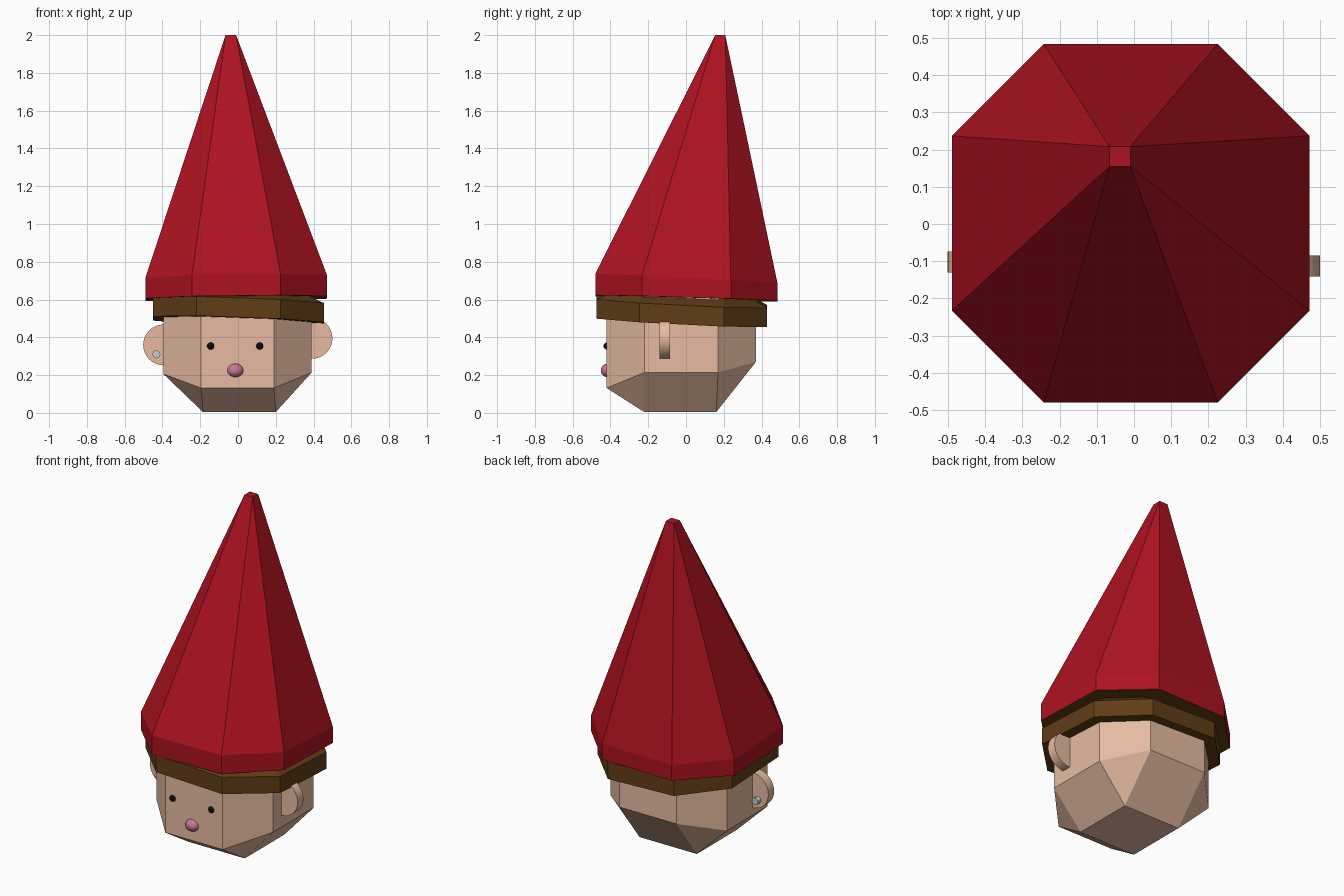
import bpy, bmesh
from mathutils import Matrix
from math import pi

if "Cube" in bpy.data.objects:
    bpy.data.objects.remove(bpy.data.objects["Cube"])


def material(name, rgb):
    m = bpy.data.materials.new(name)
    m.diffuse_color = (*rgb, 1)
    m.use_nodes = True
    m.node_tree.nodes["Principled BSDF"].inputs["Base Color"].default_value = m.diffuse_color
    return m


skin = material("skin", (0.80, 0.50, 0.36))
red = material("red_felt", (0.42, 0.006, 0.015))
brown = material("hair_brown", (0.12, 0.047, 0.008))
pink = material("nose_pink", (0.60, 0.18, 0.29))
black = material("eye_black", (0.004, 0.004, 0.004))


def finish(bm, name, mats, smooth=False):
    bmesh.ops.recalc_face_normals(bm, faces=bm.faces)
    mesh = bpy.data.meshes.new(name)
    bm.to_mesh(mesh)
    bm.free()
    ob = bpy.data.objects.new(name, mesh)
    bpy.context.collection.objects.link(ob)
    for m in mats:
        mesh.materials.append(m)
    if smooth:
        bpy.context.view_layer.objects.active = ob
        ob.select_set(True)
        bpy.ops.object.shade_smooth_by_angle()
        ob.select_set(False)
    return ob


def corners(x0, x1, y0, y1):
    return [(x0, y0), (x1, y0), (x1, y1), (x0, y1)]


def octagon(x0, x1, y0, y1, c):
    return [(x0 + c, y0), (x1 - c, y0), (x1, y0 + c), (x1, y1 - c),
            (x1 - c, y1), (x0 + c, y1), (x0, y1 - c), (x0, y0 + c)]


def faceted_block(name, mats, box, cut, z_end, z_cap, z_base, cap, base_mat=0):
    """Octagonal band, closed at z_base, tapering from z_end to a four-cornered cap."""
    bm = bmesh.new()
    base, end = [[bm.verts.new((x, y, z(x, y))) for x, y in octagon(*box, cut)]
                 for z in (z_base, z_end)]
    q = [bm.verts.new((x, y, z_cap)) for x, y in corners(*cap)]
    for i in range(8):
        j = (i + 1) % 8
        bm.faces.new((base[i], base[j], end[j], end[i]))
    for i in range(4):
        n = (i + 1) % 4
        bm.faces.new((end[2 * i], end[2 * i + 1], q[n], q[i]))
        bm.faces.new((end[2 * i + 1], end[(2 * i + 2) % 8], q[n]))
    bm.faces.new(q)
    bm.faces.new(base).material_index = base_mat
    return finish(bm, name, mats)


# Head with faceted jaw
faceted_block("head", [skin], (-0.395, 0.39, -0.42, 0.37), 0.2,
              lambda x, y: 0.21 + 0.01 * x if abs(x) > 0.3 else 0.205 + 0.175 * y,
              0.004, lambda x, y: 0.62, (-0.185, 0.20, -0.22, 0.16))

# Hair band, tilted, sloping in under the hat
faceted_block("hair", [brown], (-0.45, 0.455, -0.475, 0.43), 0.23,
              lambda x, y: 0.585 - 0.05 * y - 0.035 * x, 0.69,
              lambda x, y: 0.483 - 0.05 * y - 0.035 * x, (-0.23, 0.23, -0.24, 0.2))

# Tall leaning hat
faceted_block("hat", [red, brown], (-0.49, 0.472, -0.48, 0.484), 0.247,
              lambda x, y: 0.71 - 0.05 * y + 0.012 * x, 2.0,
              lambda x, y: 0.606 - 0.03 * y + 0.012 * x,
              (-0.066, -0.01, 0.155, 0.208), base_mat=1)


def disc(name, mats, loc, r, depth, sides):
    bm = bmesh.new()
    bmesh.ops.create_cone(bm, cap_ends=True, segments=sides, radius1=r, radius2=r,
                          depth=depth, matrix=Matrix.Translation(loc) @ Matrix.Rotation(pi / 2, 4, 'X'))
    return finish(bm, name, mats, True)


def ball(name, mats, loc, size):
    bm = bmesh.new()
    bmesh.ops.create_uvsphere(bm, u_segments=24, v_segments=12, radius=1,
                              matrix=Matrix.LocRotScale(loc, None, size))
    return finish(bm, name, mats, True)


# Ears and ear stud
disc("left_ear", [skin], (-0.394, -0.102, 0.36), 0.108, 0.056, 32)
disc("right_ear", [skin], (0.392, -0.113, 0.395), 0.108, 0.056, 32)
disc("ear_stud", [], (-0.432, -0.10, 0.31), 0.021, 0.11, 12)

# Eyes and nose
for side, x in (("left", -0.145), ("right", 0.115)):
    ball(side + "_eye", [black], (x, -0.418, 0.354), (0.019, 0.019, 0.019))
ball("nose", [pink], (-0.014, -0.415, 0.225), (0.043, 0.036, 0.036))
